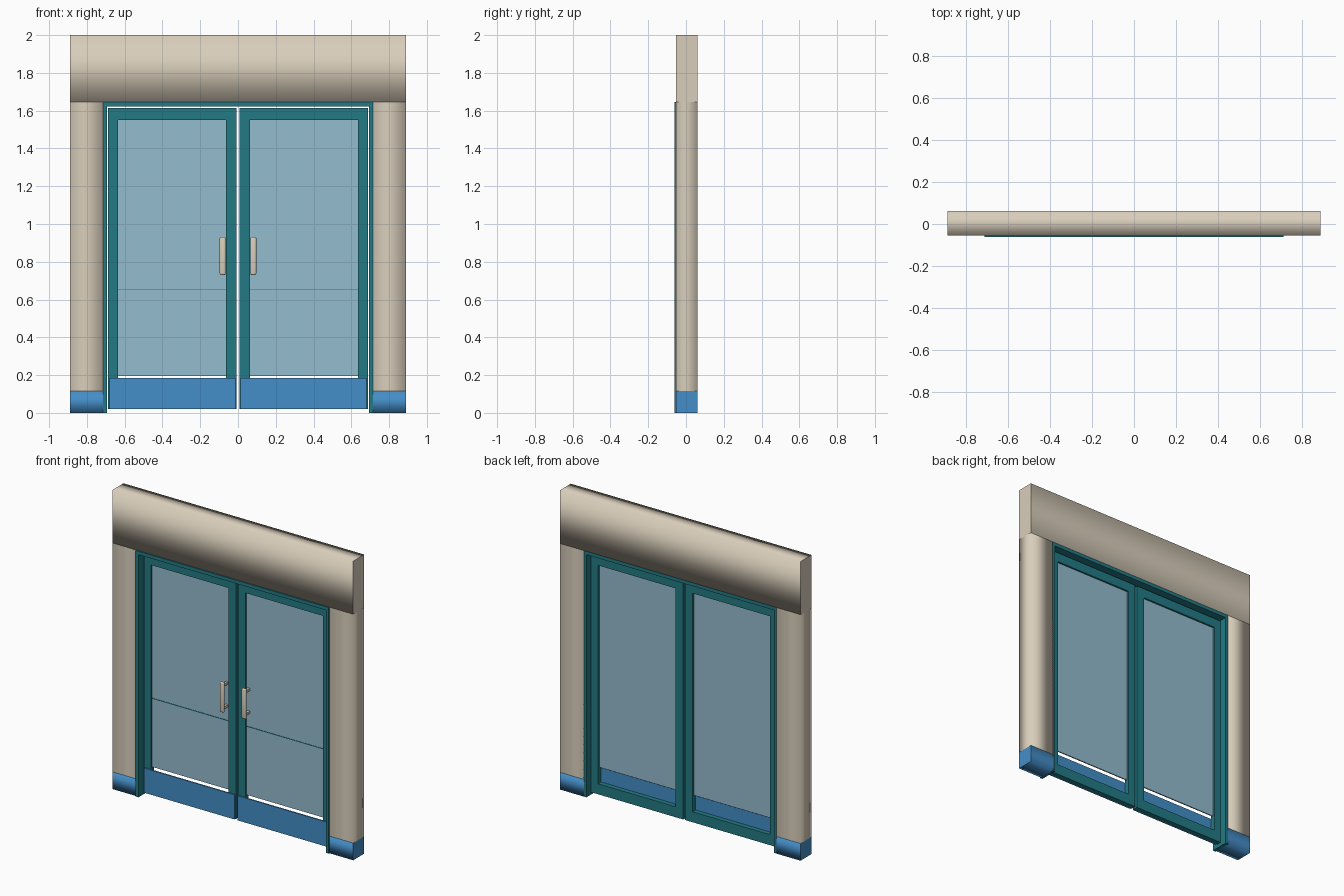
import bpy, bmesh
from mathutils import Matrix, Vector

if "Cube" in bpy.data.objects:
    bpy.data.objects.remove(bpy.data.objects["Cube"])


def material(name, srgb):
    m = bpy.data.materials.new(name)
    lin = [(c / 255 / 12.92) if c < 11 else ((c / 255 + 0.055) / 1.055) ** 2.4 for c in srgb]
    m.diffuse_color = (*lin, 1)
    m.use_nodes = True
    m.node_tree.nodes["Principled BSDF"].inputs["Base Color"].default_value = m.diffuse_color
    return m


STONE = material("beige stone", (217, 206, 187))
TEAL = material("teal paint", (34, 122, 133))
BLUE = material("blue panel", (68, 142, 200))
GLASS = material("pale blue glass", (148, 188, 207))


def finish(name, bm, mat):
    bmesh.ops.recalc_face_normals(bm, faces=bm.faces)
    me = bpy.data.meshes.new(name)
    bm.to_mesh(me)
    bm.free()
    me.materials.append(mat)
    ob = bpy.data.objects.new(name, me)
    bpy.context.collection.objects.link(ob)
    return ob


def add_box(bm, x, y, z):
    """Add a box given (min, max) pairs."""
    lo, hi = Vector((min(x), min(y), min(z))), Vector((max(x), max(y), max(z)))
    mat = Matrix.Translation((lo + hi) / 2) @ Matrix.Diagonal((*(hi - lo), 1))
    return bmesh.ops.create_cube(bm, size=1, matrix=mat)["verts"]


def boxes(name, parts, mat, flat_axis=None):
    """Boxes in one object; with flat_axis the faces around that axis are smooth."""
    bm = bmesh.new()
    for p in parts:
        add_box(bm, *p)
    if flat_axis is not None:
        bm.normal_update()
        for f in bm.faces:
            f.smooth = abs(f.normal[flat_axis]) < 0.5
    return finish(name, bm, mat)


WALL_Y = (-0.054, 0.0615)
FRAME_Y = (-0.0615, 0.0615)
DOOR_Y = (-0.012, 0.02)
HEAD = 1.645

# Surrounding wall: header over two piers with blue plinths
boxes("wall_header", [((-0.89, 0.89), WALL_Y, (HEAD, 2.0))], STONE, 0)
for side, s in (("left", -1), ("right", 1)):
    px = (s * 0.712, s * 0.89)
    boxes(side + "_pier", [(px, WALL_Y, (0.115, HEAD))], STONE, 2)
    boxes(side + "_plinth", [(px, WALL_Y, (0, 0.115))], BLUE, 0)

# Fixed door frame: two jambs and a head
boxes("door_frame", [
    ((-0.714, -0.694), FRAME_Y, (0, HEAD)),
    ((0.694, 0.714), FRAME_Y, (0, HEAD)),
    ((-0.694, 0.694), FRAME_Y, (1.622, HEAD)),
], TEAL)

# Two mirrored door leaves
for side, s in (("left", -1), ("right", 1)):
    def mx(a, b):
        return (s * a, s * b)

    boxes(side + "_door_frame", [
        (mx(0.636, 0.687), DOOR_Y, (0.02, 1.613)),
        (mx(0.007, 0.063), DOOR_Y, (0.02, 1.613)),
        (mx(0.063, 0.636), DOOR_Y, (1.55, 1.613)),
        (mx(0.063, 0.636), DOOR_Y, (0.02, 0.09)),
    ], TEAL)
    boxes(side + "_glass", [(mx(0.063, 0.636), (0.0, 0.008), (0.196, 1.55))], GLASS)
    boxes(side + "_glass_line", [(mx(0.063, 0.636), (-0.002, 0.0), (0.652, 0.657))], TEAL)
    boxes(side + "_kick_plate", [(mx(0.012, 0.68), (-0.022, -0.012), (0.02, 0.184))], BLUE)

    # Pull handle: rounded bar on two posts
    hx = s * 0.081
    bm = bmesh.new()
    bar = add_box(bm, (hx - 0.016, hx + 0.016), (-0.060, -0.042), (0.73, 0.932))
    edges = list({e for v in bar for e in v.link_edges})
    bmesh.ops.bevel(bm, geom=edges, offset=0.0085, segments=3, profile=0.5, affect='EDGES')
    for z in (0.755, 0.907):
        add_box(bm, (hx - 0.008, hx + 0.008), (-0.045, 0.001), (z - 0.008, z + 0.008))
    for f in bm.faces:
        f.smooth = True
    ob = finish(side + "_handle", bm, STONE)
    bpy.context.view_layer.objects.active = ob
    ob.select_set(True)
    bpy.ops.object.shade_smooth_by_angle(angle=0.7)
    ob.select_set(False)
